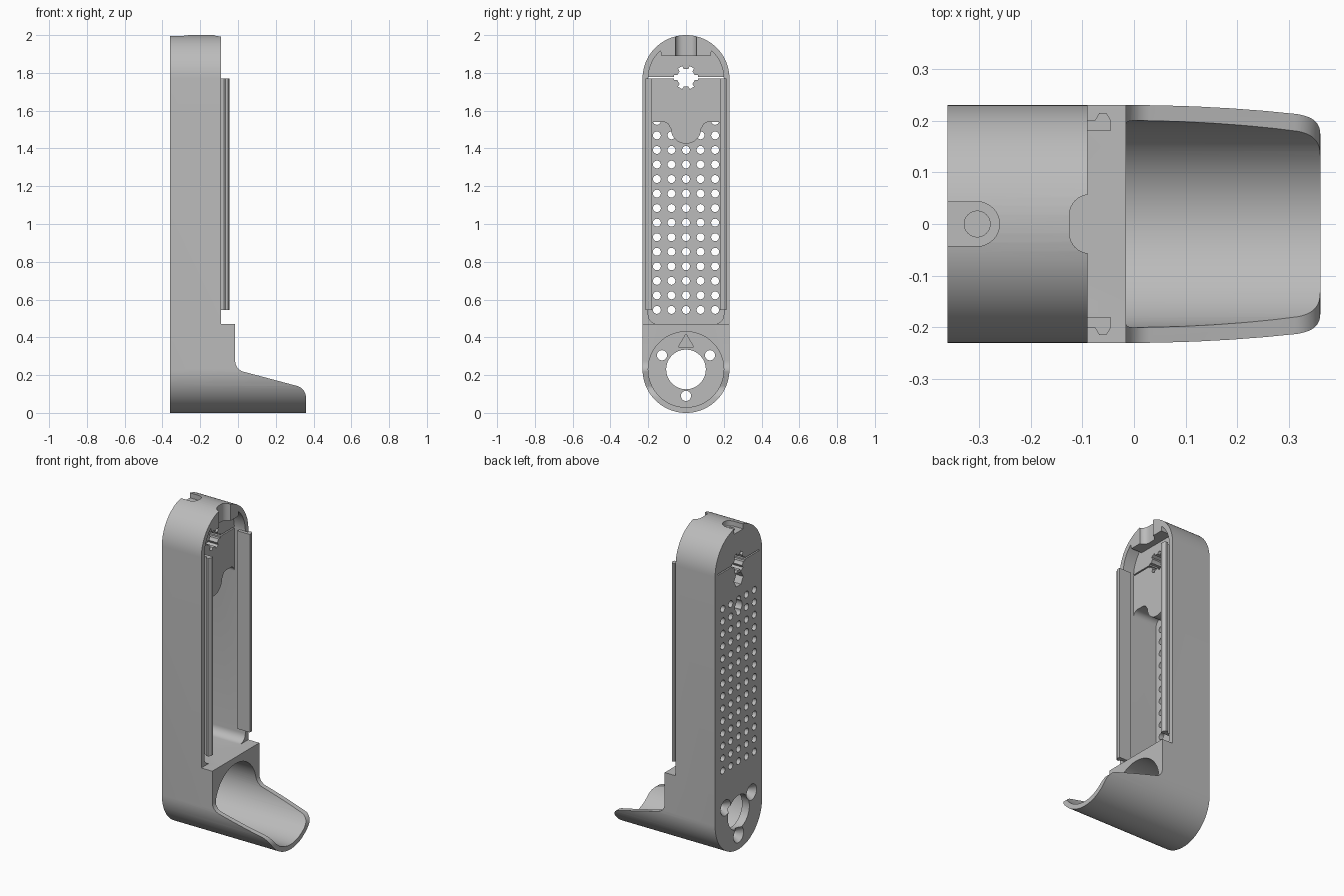
import bpy, bmesh
from math import sin, cos, pi
from mathutils import Vector

if "Cube" in bpy.data.objects:
    bpy.data.objects.remove(bpy.data.objects["Cube"])

grey = bpy.data.materials.new("matte grey")
grey.use_nodes = True
grey.diffuse_color = (0.5, 0.5, 0.5, 1)
grey.node_tree.nodes["Principled BSDF"].inputs["Base Color"].default_value = (0.5, 0.5, 0.5, 1)


def arc(cy, cz, r, a0, a1, n=24):
    """Points on an arc, angles in degrees."""
    angles = [(a0 + (a1 - a0) * i / n) * pi / 180 for i in range(n + 1)]
    return [(cy + r * cos(a), cz + r * sin(a)) for a in angles]


def circle(cy, cz, r, n=32):
    return arc(cy, cz, r, 0, 360 * (n - 1) / n, n - 1)


def rect(a0, b0, a1, b1):
    return [(a0, b0), (a1, b0), (a1, b1), (a0, b1)]


def mirrored(half):
    """Complete a closed outline from its +y half, listed bottom to top."""
    return half + [(-y, z) for y, z in reversed(half) if abs(y) > 1e-6]


def prism(name, outlines, lo, hi, axis="x", chamfer=0):
    """Extrude outlines along an axis; the outline uses the other two axes in order."""
    place = {"x": lambda a, b, t: (t, a, b),
             "y": lambda a, b, t: (a, t, b),
             "z": lambda a, b, t: (a, b, t)}[axis]
    bm = bmesh.new()
    for pts in outlines:
        low = [bm.verts.new(place(a, b, lo)) for a, b in pts]
        high = [bm.verts.new(place(a, b, hi)) for a, b in pts]
        caps = [bm.faces.new(low), bm.faces.new(high)]
        for i in range(len(pts)):
            j = (i + 1) % len(pts)
            bm.faces.new((low[i], low[j], high[j], high[i]))
        if chamfer:
            edges = [e for f in caps for e in f.edges]
            bmesh.ops.bevel(bm, geom=edges, offset=chamfer, segments=1, affect="EDGES")
    bmesh.ops.recalc_face_normals(bm, faces=bm.faces)
    mesh = bpy.data.meshes.new(name)
    bm.to_mesh(mesh)
    bm.free()
    mesh.materials.append(grey)
    obj = bpy.data.objects.new(name, mesh)
    bpy.context.collection.objects.link(obj)
    return obj


def cone_cutter(name, y, z, r0, r1, x0, x1):
    """Countersink running along x."""
    obj = prism(name, [circle(y, z, r0)], x0, x1)
    centre = Vector((x1, y, z))
    for v in obj.data.vertices:
        if abs(v.co.x - x1) < 1e-5:
            v.co = centre + (v.co - centre) * (r1 / r0)
    return obj


def cut(target, cutter):
    mod = target.modifiers.new("cut", "BOOLEAN")
    mod.operation = "DIFFERENCE"
    mod.solver = "EXACT"
    mod.object = cutter
    bpy.context.view_layer.objects.active = target
    bpy.ops.object.modifier_apply(modifier=mod.name)
    bpy.data.objects.remove(cutter)


def smooth(obj):
    bpy.ops.object.select_all(action="DESELECT")
    obj.select_set(True)
    bpy.context.view_layer.objects.active = obj
    bpy.ops.object.shade_smooth_by_angle(angle=0.5)


BACK, FRONT, R = -0.36, 0.36, 0.23
LOW, TOP = 0.23, 1.77
WALL, BLOCK = -0.33, -0.165

# Housing: a long rounded bar, trimmed by a side profile into shell and scoop
body = prism("housing", [arc(0, TOP, R, 0, 180, 40) + arc(0, LOW, R, 180, 360, 40)],
             BACK, FRONT, chamfer=0.014)
trim = [(-0.09, 2.3), (-0.09, 0.47), (-0.015, 0.47)]
trim += arc(0.045, 0.276, 0.06, 180, 255, 10)
trim += arc(0.295, 0.08, 0.065, 75, 0, 10)
trim += [(0.6, 0.08), (0.6, 2.3)]
cut(body, prism("side_trim", [trim], -1, 1, "y"))

# Round bore through the scoop
cut(body, prism("scoop_bore", [circle(0, LOW, 0.2, 80)], -0.31, 1))

# Main cavity, with a flat ceiling inside the arch
floor_corner = arc(0.15, 0.52, 0.05, -90, 0, 8)
arch_side = arc(0, TOP, 0.2, 0, 47.5, 16)
cut(body, prism("cavity", [mirrored(floor_corner + arch_side + [(0.13, 1.89)])], BLOCK, 0.5))

# Deep cavity below the upper block, leaving its round tab
tab = arc(0.12, 1.505, 0.035, 90, 180, 6)[:-1] + arc(0, 1.505, 0.08, 0, -90, 14)
top_corner = arc(0.165, 1.505, 0.035, 0, 90, 6)
cut(body, prism("deep_cavity", [mirrored(floor_corner + top_corner + tab)], WALL, 0.0))

# Ventilation grid in the back wall
PITCH = 0.077
grid = [circle(c * PITCH, 0.545 + r * PITCH, 0.021, 16)
        for r in range(14) for c in range(-2, 3)]
cut(body, prism("vent_holes", grid, -0.5, -0.31))

# Keyed hole and the slit running through it
cut(body, prism("key_hole", [circle(0, 1.775, 0.047)], -0.5, 0))
for k in range(3):
    a = k * pi / 3
    u, v = Vector((cos(a), sin(a))), Vector((-sin(a), cos(a)))
    bar = [Vector((0, 1.775)) + u * p + v * q for p, q in rect(-0.063, -0.013, 0.063, 0.013)]
    cut(body, prism("key_slot", [[tuple(p) for p in bar]], -0.5, 0))
cut(body, prism("slit", [rect(-0.2, 1.771, 0.2, 1.779)], -0.5, -0.1))

# Blind recesses on the back of the block
cut(body, prism("hex_recess", [circle(0, 1.67, 0.045, 6)], -0.5, -0.26))
cut(body, prism("round_recess", [circle(0, 1.505, 0.035)], -0.5, -0.26))

# Large opening and countersunk screw holes in the base
cut(body, prism("base_opening", [circle(0, LOW, 0.105, 48)], -0.5, -0.2))
for y, z in ((-0.127, 0.305), (0.127, 0.305), (0, 0.09)):
    cut(body, prism("screw_hole", [circle(y, z, 0.027)], -0.5, -0.2))
    cut(body, cone_cutter("countersink", y, z, 0.052, 0.026, -0.365, -0.325))

# Engraved arrow on the base wall
cut(body, prism("arrow_mark", [[(-0.04, 0.35), (0.04, 0.35), (0, 0.418)]], -0.318, -0.25))

# Cable notch at the top of the open side
notch = [(0, -0.057), (0, 0.057)] + arc(-0.085, 0.017, 0.04, 90, 180, 8)
notch += arc(-0.085, -0.017, 0.04, 180, 270, 8)
cut(body, prism("cable_notch", [notch], 1.85, 2.2, "z"))

# Rounded pocket and pin hole on top
pocket = [(-0.5, -0.043)] + arc(-0.303, 0, 0.043, -90, 90, 16) + [(-0.5, 0.043)]
cut(body, prism("top_pocket", [pocket], 1.965, 2.2, "z"))
cut(body, prism("pin_hole", [circle(-0.303, 0, 0.025)], 1.9, 2.2, "z"))
smooth(body)

# Snap rails along both sides of the opening
rail = [(-0.13, 0.18), (-0.045, 0.18), (-0.045, 0.201), (-0.054, 0.215),
        (-0.067, 0.215), (-0.075, 0.201), (-0.13, 0.201)]
for name, side in (("left_rail", 1), ("right_rail", -1)):
    prism(name, [[(x, y * side) for x, y in rail]], 0.545, 1.77, "z")
